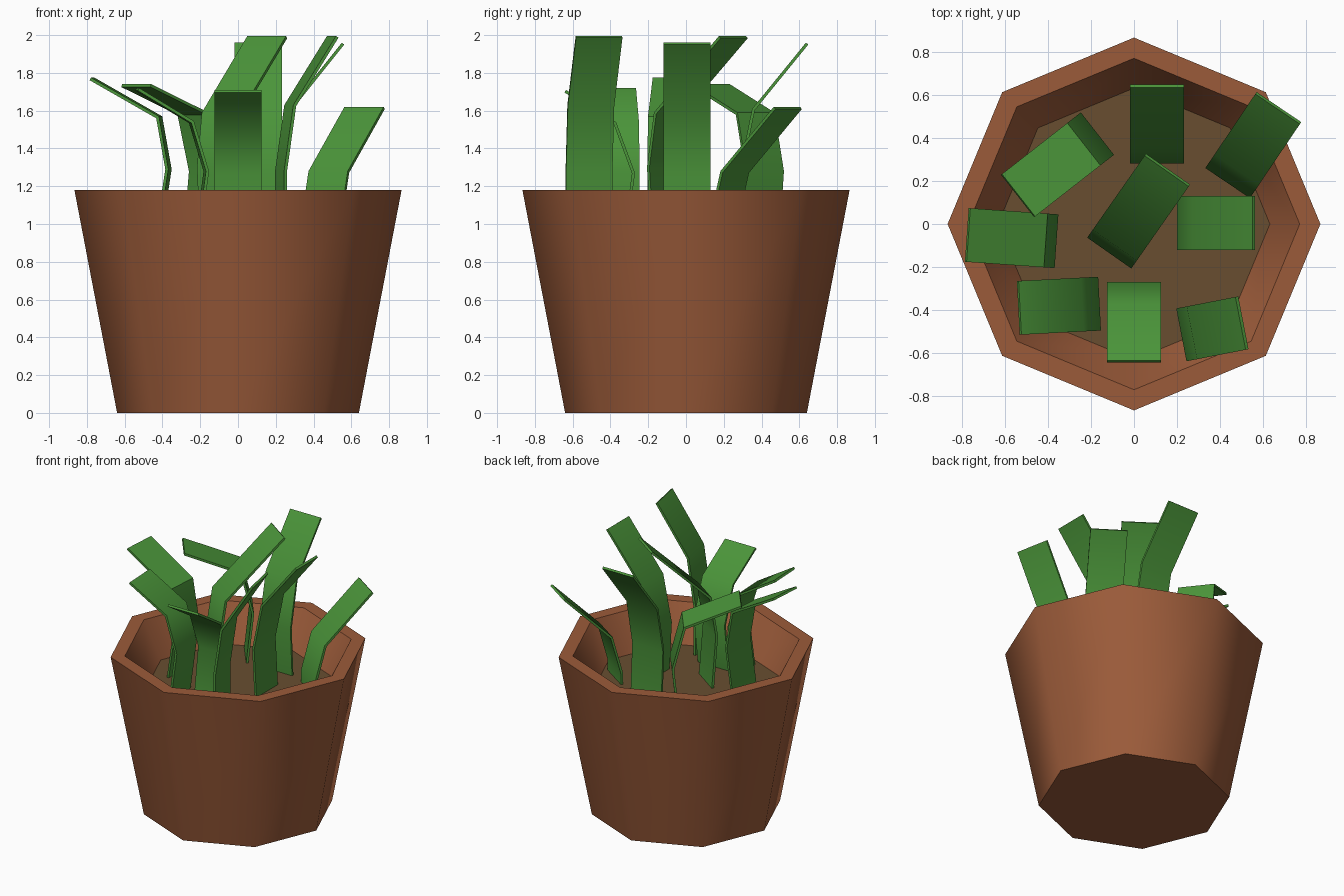
import bpy, bmesh, math
from mathutils import Vector

if "Cube" in bpy.data.objects:
    bpy.data.objects.remove(bpy.data.objects["Cube"])


def material(name, rgb):
    m = bpy.data.materials.new(name)
    m.diffuse_color = (*rgb, 1)
    m.use_nodes = True
    m.node_tree.nodes["Principled BSDF"].inputs["Base Color"].default_value = m.diffuse_color
    return m


TERRACOTTA = material("terracotta", (0.33, 0.105, 0.042))
SOIL = material("soil", (0.14, 0.076, 0.03))
GREEN = material("leaf_green", (0.07, 0.30, 0.042))


def finish(name, bm, mat):
    bmesh.ops.recalc_face_normals(bm, faces=bm.faces)
    mesh = bpy.data.meshes.new(name)
    bm.to_mesh(mesh)
    bm.free()
    obj = bpy.data.objects.new(name, mesh)
    bpy.context.collection.objects.link(obj)
    mesh.materials.append(mat)
    bpy.ops.object.select_all(action='DESELECT')
    obj.select_set(True)
    bpy.context.view_layer.objects.active = obj
    bpy.ops.object.shade_smooth_by_angle(angle=math.radians(50))
    return obj


def ring(bm, r, z, n=8):
    return [bm.verts.new((r * math.cos(k * math.tau / n), r * math.sin(k * math.tau / n), z))
            for k in range(n)]


# Octagonal pot: outer wall, rim, inner wall down to below the soil
bm = bmesh.new()
rings = [ring(bm, r, z) for r, z in ((0.64, 0), (0.866, 1.18), (0.77, 1.18), (0.61, 0.88))]
for a, b in zip(rings, rings[1:]):
    for k in range(8):
        j = (k + 1) % 8
        bm.faces.new((a[k], a[j], b[j], b[k]))
bm.faces.new(rings[0])
bm.faces.new(rings[-1])
finish("pot", bm, TERRACOTTA)

# Soil disc
bm = bmesh.new()
low, top = ring(bm, 0.61, 0.885), ring(bm, 0.632, 0.92)
for k in range(8):
    j = (k + 1) % 8
    bm.faces.new((low[k], low[j], top[j], top[k]))
bm.faces.new(low)
bm.faces.new(top)
finish("soil", bm, SOIL)


# Bent strap leaf: root, knee, bend and tip along a heading, with thin thickness
def leaf(name, heading, x, y, profile, width=0.25, thick=0.016):
    a = math.radians(heading)
    out = Vector((math.cos(a), math.sin(a), 0))
    side = Vector((-out.y, out.x, 0)) * width / 2
    bm = bmesh.new()
    rows = []
    for d, z in profile:
        c = Vector((x, y, z)) + out * d
        rows.append((bm.verts.new(c - side), bm.verts.new(c + side)))
    for p, q in zip(rows, rows[1:]):
        bm.faces.new((p[0], p[1], q[1], q[0]))
    bmesh.ops.recalc_face_normals(bm, faces=bm.faces)
    bmesh.ops.solidify(bm, geom=bm.faces[:], thickness=thick)
    finish(name, bm, GREEN)


# heading, knee x, knee y, (distance along heading, height) pairs
LEAVES = {
    "leaf_front": (270, 0, -0.27, ((0.05, 0.9), (0, 1.27), (0.10, 1.54), (0.365, 1.71))),
    "leaf_front_left": (183, -0.16, -0.37, ((0.05, 0.9), (0, 1.28), (0.08, 1.545), (0.37, 1.72))),
    "leaf_left": (176, -0.36, -0.08, ((0.06, 0.9), (0, 1.29), (0.05, 1.57), (0.41, 1.775))),
    "leaf_back_left": (218, -0.17, 0.42, ((0.04, 0.9), (0, 1.28), (0.08, 1.59), (0.465, 1.74))),
    "leaf_back": (90, 0.107, 0.28, ((0.02, 0.9), (0, 1.27), (0.07, 1.61), (0.355, 1.96))),
    "leaf_back_right": (56, 0.435, 0.19, ((0.0, 0.9), (0, 1.0), (0.075, 1.28), (0.415, 1.62))),
    "leaf_right": (0, 0.20, 0.005, ((0.02, 0.9), (0, 1.27), (0.07, 1.61), (0.35, 1.96))),
    "leaf_front_right": (11, 0.22, -0.515, ((0.0, 0.9), (0, 1.28), (0.05, 1.63), (0.28, 1.995))),
    "leaf_centre": (55, -0.115, -0.135, ((0.03, 0.9), (0, 1.3), (0.045, 1.59), (0.465, 1.995))),
}
for name, args in LEAVES.items():
    leaf(name, *args)
